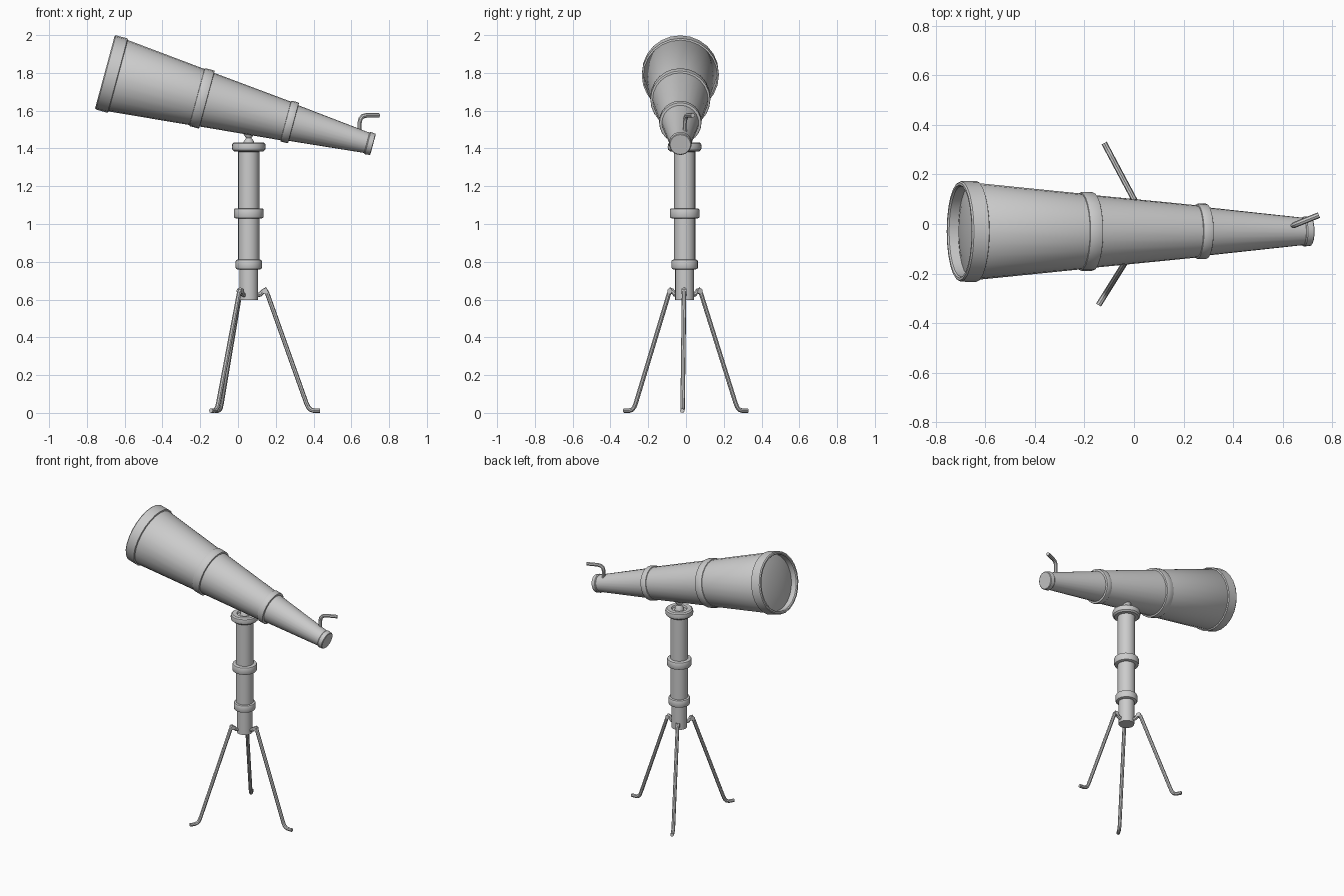
import bpy, bmesh
from math import radians, sin, cos, pi
from mathutils import Vector

if "Cube" in bpy.data.objects:
    bpy.data.objects.remove(bpy.data.objects["Cube"])


def finish(name, bm, loc=(0, 0, 0), rot=(0, 0, 0)):
    bmesh.ops.remove_doubles(bm, verts=bm.verts, dist=1e-5)
    bmesh.ops.recalc_face_normals(bm, faces=bm.faces)
    me = bpy.data.meshes.new(name)
    bm.to_mesh(me)
    bm.free()
    ob = bpy.data.objects.new(name, me)
    bpy.context.collection.objects.link(ob)
    ob.location, ob.rotation_euler = loc, rot
    bpy.ops.object.select_all(action='DESELECT')
    ob.select_set(True)
    bpy.context.view_layer.objects.active = ob
    bpy.ops.object.shade_smooth_by_angle(angle=radians(35))
    return ob


def lathe(name, profile, loc, rot=(0, 0, 0), sides=24):
    """Spin (radius, height) points around local z."""
    bm = bmesh.new()
    vs = [bm.verts.new((r, 0, h)) for r, h in profile]
    es = [bm.edges.new(p) for p in zip(vs, vs[1:])]
    bmesh.ops.spin(bm, geom=vs + es, axis=(0, 0, 1), cent=(0, 0, 0),
                   angle=2 * pi, steps=sides)
    return finish(name, bm, loc, rot)


def rod(name, pts, radius, loc=(0, 0, 0), rot=(0, 0, 0), sides=8):
    """Round bar swept along a bent path."""
    pts = [Vector(p) for p in pts]
    bm = bmesh.new()
    rings = []
    side = (pts[-1] - pts[0]).cross(Vector((0, 0, 1))).normalized()
    for i, p in enumerate(pts):
        a = (p - pts[i - 1]).normalized() if i else (pts[1] - p).normalized()
        b = (pts[i + 1] - p).normalized() if i < len(pts) - 1 else a
        t = (a + b).normalized()
        up = side.cross(t) / max(0.6, t.dot(a))
        rings.append([bm.verts.new(p + radius * (side * cos(k) + up * sin(k)))
                      for k in (2 * pi * j / sides for j in range(sides))])
    for r, s in zip(rings, rings[1:]):
        for j in range(sides):
            k = (j + 1) % sides
            bm.faces.new((r[j], r[k], s[k], s[j]))
    bm.faces.new(rings[0])
    bm.faces.new(rings[-1])
    return finish(name, bm, loc, rot)


def band(name, r, z0, z1, inner, loc, rot=(0, 0, 0), b=0.01):
    """Collar with chamfered edges."""
    return lathe(name, [(inner, z0), (r - b, z0), (r - b * .3, z0 + b * .3), (r, z0 + b),
                        (r, z1 - b), (r - b * .3, z1 - b * .3), (r - b, z1), (inner, z1)], loc, rot)


# Telescope tube: three tapering sections, recessed lens at the wide end
T = (-0.705, -0.03, 1.804)
R = (0, radians(90 + 15.1), 0)
lathe("main_tube", [(0.186, 0.04), (0.197, 0.06), (0.153, 0.51), (0.147, 0.56), (0.106, 0.99),
                    (0.098, 1.03), (0.054, 1.45), (0, 1.45)], T, R)
lathe("front_rim", [(0.183, 0.05), (0.183, 0.006), (0.188, 0), (0.198, 0), (0.203, 0.006),
                    (0.204, 0.07), (0.194, 0.074)], T, R)
lathe("lens", [(0.186, 0.045), (0.14, 0.034), (0.08, 0.026), (0, 0.022)], T, R)
band("tube_band_large", 0.159, 0.505, 0.56, 0.14, T, R, 0.005)
band("tube_band_small", 0.112, 0.992, 1.035, 0.09, T, R, 0.005)
lathe("eyepiece", [(0.05, 1.435), (0.058, 1.437), (0.061, 1.442), (0.058, 1.468),
                   (0.054, 1.471), (0, 1.471)], T, R)

# Bent sight arm above the eyepiece
rod("sight_arm", [(0.644, -0.006, 1.46), (0.644, -0.006, 1.535), (0.648, -0.004, 1.556),
                  (0.660, 0.001, 1.570), (0.680, 0.009, 1.575), (0.747, 0.036, 1.575)], 0.012)

# Pillar with collars
P = (0.057, -0.007, 0)
lathe("pillar", [(0, 0.598), (0.05, 0.598), (0.05, 0.78), (0.056, 0.78),
                 (0.056, 1.06), (0.056, 1.41), (0, 1.41)], P)
band("lower_collar", 0.07, 0.76, 0.812, 0.045, P)
band("middle_collar", 0.079, 1.03, 1.083, 0.05, P)
lathe("top_cap", [(0.05, 1.382), (0.077, 1.384), (0.087, 1.393), (0.090, 1.408), (0.087, 1.425),
                  (0.078, 1.432), (0.05, 1.432), (0.045, 1.422), (0, 1.422)], P)
lathe("swivel_joint", [(0, 1.42), (0.03, 1.42), (0.026, 1.44), (0.014, 1.455),
                       (0.028, 1.475), (0.03, 1.50), (0, 1.50)], P, sides=16)

# Three legs hooked to the pillar foot, with bent feet
for i in range(3):
    rod(f"tripod_leg_{i + 1}",
        [(0.04, 0, 0.622), (0.062, 0, 0.628), (0.074, 0, 0.642), (0.087, 0, 0.65), (0.097, 0, 0.635),
         (0.305, 0, 0.052), (0.315, 0, 0.030), (0.328, 0, 0.017), (0.345, 0, 0.012),
         (0.378, 0, 0.012)], 0.0118, P, (0, 0, radians(120 * i - 2)))
    # hinge lug at the leg top
    lug = rod(f"leg_hinge_{i + 1}", [(0.086, -0.013, 0.645), (0.086, 0.013, 0.645)], 0.015,
              P, (0, 0, radians(120 * i - 2)), 10)
